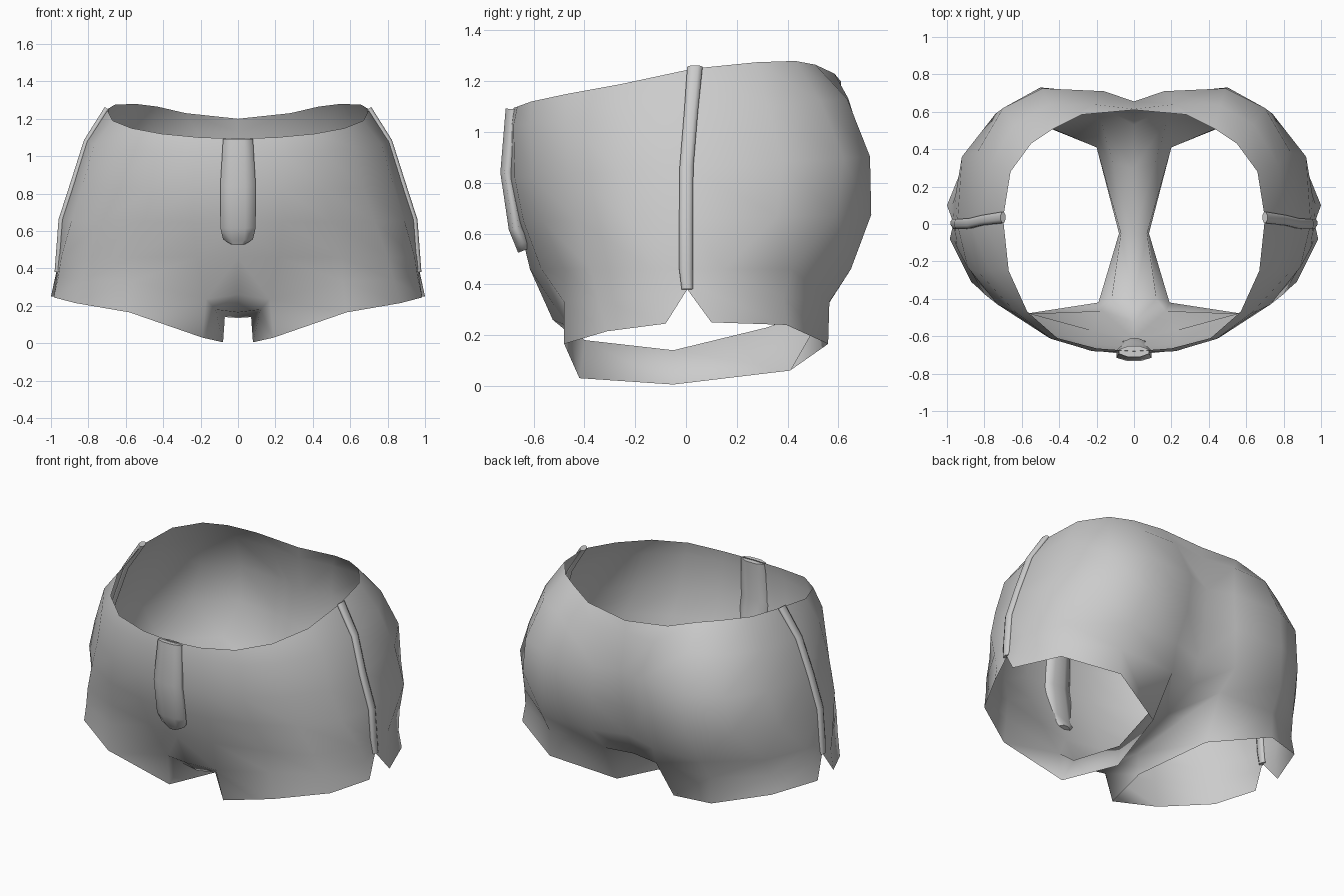
import bpy
import bmesh
from math import cos, sin, tau
from mathutils import Vector

cube = bpy.data.objects.get("Cube")
if cube:
    bpy.data.objects.remove(cube)

fabric = bpy.data.materials.new("grey fabric")
fabric.use_nodes = True
grey = (0.6, 0.6, 0.6, 1)
fabric.diffuse_color = grey
fabric.node_tree.nodes["Principled BSDF"].inputs["Base Color"].default_value = grey


def finish(name, bm, mirrored):
    """Turn a bmesh into a smooth object, optionally mirrored across x."""
    mesh = bpy.data.meshes.new(name)
    bm.to_mesh(mesh)
    bm.free()
    mesh.materials.append(fabric)
    for poly in mesh.polygons:
        poly.use_smooth = True
    obj = bpy.data.objects.new(name, mesh)
    bpy.context.scene.collection.objects.link(obj)
    if mirrored:
        mod = obj.modifiers.new("mirror", "MIRROR")
        mod.use_clip = True
        mod.merge_threshold = 0.002
    return obj


def level(height, slope, outline):
    """Lift a half outline (front centre to back centre) to a sloping height."""
    return [(x, y, height + slope * y) for x, y in outline]


# Half outlines of the garment, from the waist down to the leg hem
waist = [(0, -.68, 1.095), (.2, -.665, 1.1), (.41, -.61, 1.12), (.57, -.47, 1.15),
         (.67, -.25, 1.19), (.7, .03, 1.25), (.66, .28, 1.275), (.55, .43, 1.28),
         (.43, .51, 1.265), (.28, .585, 1.23), (0, .61, 1.2)]
band = level(1.08, .08, [(0, -.69), (.22, -.68), (.44, -.615), (.63, -.475),
                         (.77, -.25), (.81, .02), (.77, .32), (.64, .53),
                         (.46, .635), (.22, .64), (0, .615)])
belly = level(.86, .06, [(0, -.7), (.24, -.675), (.46, -.605), (.67, -.46),
                         (.83, -.26), (.88, .01), (.84, .38), (.7, .62),
                         (.49, .725), (.16, .71), (0, .655)])
hip = level(.66, .02, [(0, -.66), (.24, -.64), (.5, -.565), (.73, -.43),
                       (.89, -.23), (.945, 0), (.92, .36), (.74, .59),
                       (.5, .73), (.18, .7), (0, .64)])
thigh = level(.46, 0, [(0, -.615), (.22, -.57), (.55, -.48), (.8, -.375),
                       (.945, -.13), (.96, 0), (.955, .15), (.85, .415),
                       (.56, .65), (.22, .65), (0, .585)])
leg = [(0, -.525, .26), (.17, -.465, .235), (.56, -.48, .33), (.83, -.345, .34),
       (.96, -.09, .36), (.963, .002, .42), (.97, .11, .36), (.865, .385, .35),
       (.57, .565, .33), (.18, .56, .32), (0, .53, .32)]
hem = [(.19, -.42, .03), (.58, -.48, .165), (.87, -.31, .215), (.985, -.08, .245),
       (.965, .005, .38), (1, .1, .25), (.88, .395, .24), (.57, .56, .165),
       (.2, .41, .06)]

# Shorts body: lofted rows down to the top of the legs
bm = bmesh.new()
rows = [[bm.verts.new(p) for p in row]
        for row in (waist, band, belly, hip, thigh, leg)]
for upper, lower in zip(rows, rows[1:]):
    for i in range(len(upper) - 1):
        bm.faces.new((upper[i], lower[i], lower[i + 1], upper[i + 1]))

# Leg cuffs
top = rows[-1]
cuff = [bm.verts.new(p) for p in hem]
for i in range(len(cuff) - 1):
    bm.faces.new((top[i + 1], cuff[i], cuff[i + 1], top[i + 2]))

# Gusset between the legs, with the inner thighs dropping from its edges
centre = [top[0]] + [bm.verts.new((0, y, z)) for y, z in
                     ((-.41, .165), (-.05, .135), (.3, .22))] + [top[-1]]
side = [top[1]] + [bm.verts.new(p) for p in
                   ((.12, -.4, .18), (.07, -.05, .14), (.11, .32, .23))] + [top[-2]]
for i in range(len(centre) - 1):
    bm.faces.new((centre[i], centre[i + 1], side[i + 1], side[i]))
inner_hem = bm.verts.new((.08, -.05, .005))
for face in ((side[0], side[1], cuff[0]), (side[1], side[2], inner_hem, cuff[0]),
             (side[2], side[3], cuff[-1], inner_hem), (side[3], side[4], cuff[-1])):
    bm.faces.new(face)
finish("shorts_body", bm, True)


def strip(name, path, widths, thickness, across, mirrored=False, sides=8):
    """Sweep a flattened rounded section along a path and cap its ends."""
    bm = bmesh.new()
    points = [Vector(p) for p in path]
    across = Vector(across)
    rings = []
    for i, point in enumerate(points):
        tangent = points[min(i + 1, len(points) - 1)] - points[max(i - 1, 0)]
        out = across.cross(tangent).normalized()
        ring = []
        for k in range(sides):
            angle = tau * (k + .5) / sides
            ring.append(bm.verts.new(point + across * (widths[i] * cos(angle) * 1.08)
                                     + out * (thickness * sin(angle))))
        rings.append(ring)
    for a, b in zip(rings, rings[1:]):
        for k in range(sides):
            n = (k + 1) % sides
            bm.faces.new((a[k], a[n], b[n], b[k]))
    caps = [bm.faces.new(rings[0][::-1]), bm.faces.new(rings[-1])]
    bmesh.ops.recalc_face_normals(bm, faces=bm.faces)
    for cap in caps:
        for e in cap.edges:
            e.smooth = False
    return finish(name, bm, mirrored)


# Front fly placket
strip("front_fly", [(0, -.682, 1.09), (0, -.703, .84), (0, -.67, .62),
                    (0, -.645, .56), (0, -.635, .535)],
      [.08, .095, .095, .08, .04], .031, (1, 0, 0))

# Piping down both side seams
strip("side_seam", [(.7, .035, 1.255), (.81, .02, 1.08), (.88, .002, .86),
                    (.945, 0, .66), (.96, 0, .46), (.966, .005, .38)],
      [.03, .027, .027, .027, .027, .022], .016, (0, 1, 0), True)
